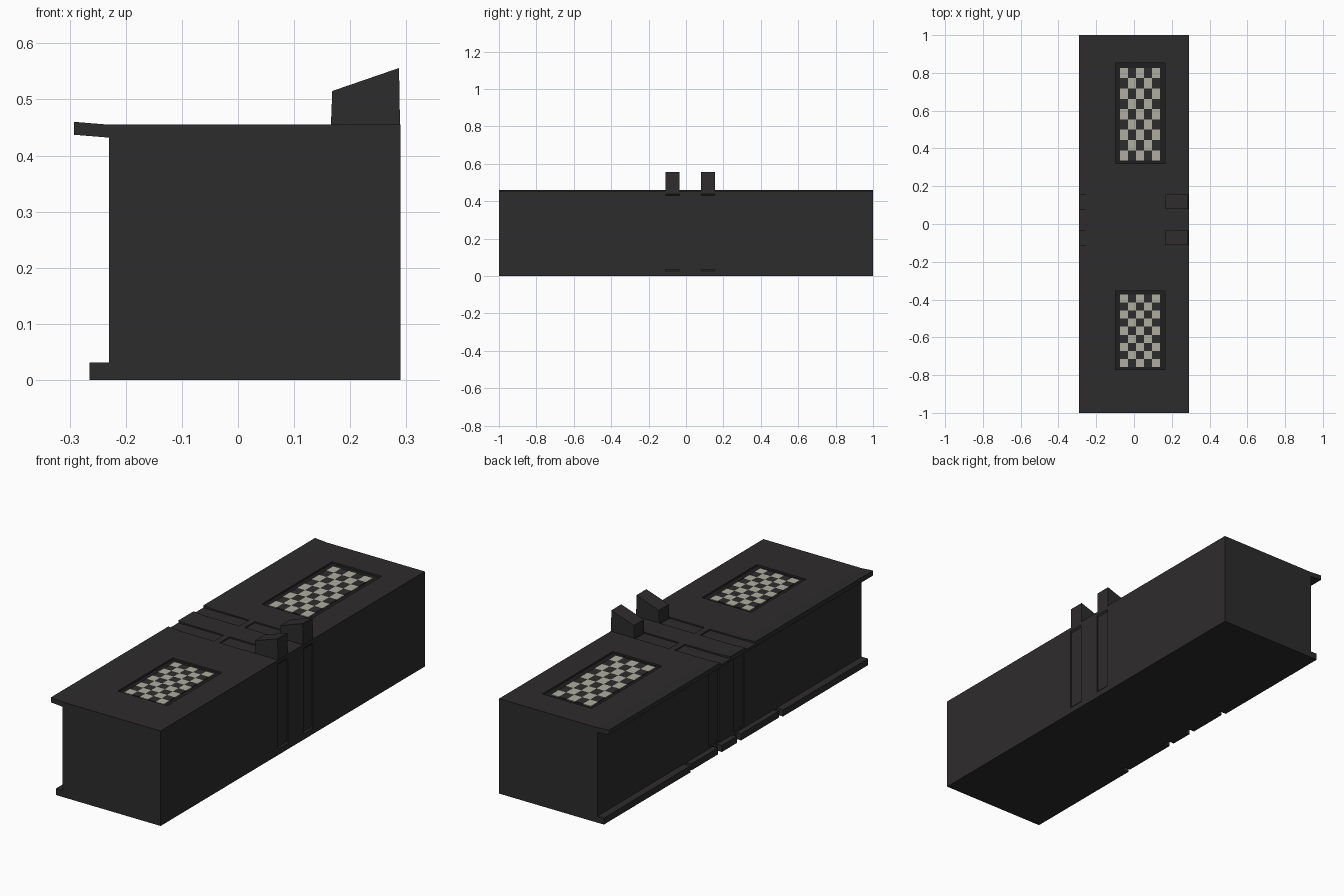
import bpy, bmesh

if "Cube" in bpy.data.objects:
    bpy.data.objects.remove(bpy.data.objects["Cube"])

def material(name, rgb):
    m = bpy.data.materials.new(name)
    m.diffuse_color = (*rgb, 1)
    m.use_nodes = True
    m.node_tree.nodes["Principled BSDF"].inputs["Base Color"].default_value = m.diffuse_color
    return m

DARK = material("charcoal", (0.027, 0.025, 0.026))
BLACK = material("black", (0.013, 0.013, 0.013))
LIGHT = material("pale_check", (0.42, 0.42, 0.35))

def add_prism(bm, profile, y0, y1, mat=0):
    """Extrude an xz profile along y."""
    a = [bm.verts.new((x, y0, z)) for x, z in profile]
    b = [bm.verts.new((x, y1, z)) for x, z in profile]
    n = len(profile)
    faces = [bm.faces.new(a), bm.faces.new(b[::-1])]
    for i in range(n):
        j = (i + 1) % n
        faces.append(bm.faces.new((a[j], a[i], b[i], b[j])))
    for f in faces:
        f.material_index = mat

def rect(x0, x1, z0, z1):
    return [(x0, z0), (x1, z0), (x1, z1), (x0, z1)]

def finish(bm, name, mats):
    bmesh.ops.recalc_face_normals(bm, faces=bm.faces)
    me = bpy.data.meshes.new(name)
    bm.to_mesh(me)
    bm.free()
    ob = bpy.data.objects.new(name, me)
    bpy.context.collection.objects.link(ob)
    for m in mats:
        me.materials.append(m)
    return ob

def prism(name, profile, y0, y1, mat=DARK):
    bm = bmesh.new()
    add_prism(bm, profile, y0, y1)
    return finish(bm, name, [mat])

TOP = 0.455
STRAPS = [(-0.11, -0.035), (0.08, 0.155)]
PANELS = [(-0.77, -0.355, -0.757, -0.373), (0.32, 0.852, 0.335, 0.827)]

# Main body with tilted lip along the left edge
body = prism("body", [(-0.23, 0), (0.29, 0), (0.29, TOP), (-0.23, TOP),
                      (-0.292, 0.46), (-0.292, 0.437), (-0.23, 0.432)], -1, 1)

# Cutter for strap channels and panel recesses
bm = bmesh.new()
for y0, y1 in STRAPS:
    add_prism(bm, rect(-0.31, -0.05, TOP - 0.006, 0.48), y0, y1)
    add_prism(bm, rect(-0.02, 0.165, TOP - 0.006, 0.48), y0, y1)
    add_prism(bm, [(0.30, 0.015), (0.30, 0.45), (0.284, 0.43), (0.284, 0.035)], y0, y1)
    add_prism(bm, rect(-0.25, -0.224, 0.04, 0.42), y0, y1)
for y0, y1, _, _ in PANELS:
    add_prism(bm, rect(-0.098, 0.164, TOP - 0.01, 0.48), y0, y1)
cutter = finish(bm, "recess_cutter", [DARK])
cutter.hide_render = True
mod = body.modifiers.new("recesses", 'BOOLEAN')
mod.operation = 'DIFFERENCE'
mod.solver = 'EXACT'
mod.object = cutter
bpy.context.view_layer.objects.active = body
bpy.ops.object.modifier_apply(modifier=mod.name)
bpy.data.objects.remove(cutter)

# Foot ledge in segments along the left base
for y0, y1, x in [(-1, -0.355, -0.265), (-0.335, -0.05, -0.257), (-0.02, 0.095, -0.257),
                  (0.125, 0.325, -0.257), (0.345, 1, -0.265)]:
    prism("foot_ledge", rect(x, -0.23, 0, 0.031), y0, y1)

# Raised wedge blocks at the ends of the channels
for y0, y1 in STRAPS:
    prism("wedge_block", [(0.165, 0.44), (0.289, 0.44), (0.287, 0.556), (0.168, 0.515)], y0, y1)

# Chequered panels set into the top
COLS, ROWS = 5, 9
for fy0, fy1, y0, y1 in PANELS:
    prism("panel_floor", rect(-0.098, 0.164, TOP - 0.012, TOP - 0.008), fy0, fy1, BLACK)
    bm = bmesh.new()
    x0, w, h = -0.075, 0.212 / COLS, (y1 - y0) / ROWS
    for r in range(ROWS):
        for c in range(COLS):
            add_prism(bm, rect(x0 + c * w, x0 + (c + 1) * w, TOP - 0.01, TOP - 0.005),
                      y0 + r * h, y0 + (r + 1) * h, (r + c) % 2)
    finish(bm, "chequer_panel", [LIGHT, DARK])
